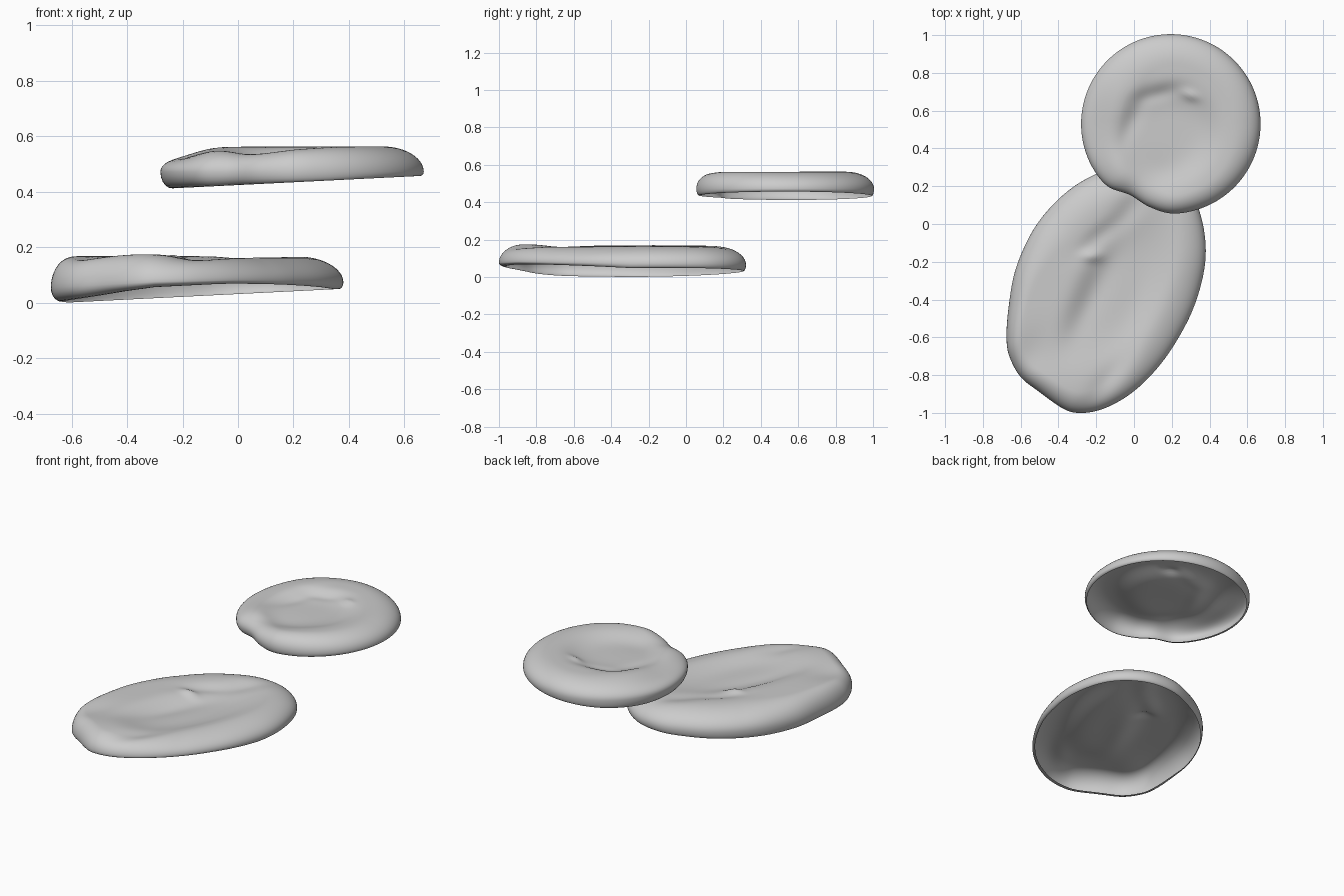
import bpy, bmesh, math
from mathutils import Vector

if "Cube" in bpy.data.objects:
    bpy.data.objects.remove(bpy.data.objects["Cube"])


def smooth_loop(pts, steps):
    """Closed Catmull-Rom curve through a few outline points."""
    n, out = len(pts), []
    for i in range(n):
        a, b, c, d = (Vector(pts[(i + k) % n]) for k in (-1, 0, 1, 2))
        for s in range(steps):
            t = s / steps
            out.append(0.5 * (2 * b + (c - a) * t + (2 * a - 5 * b + 4 * c - d) * t * t
                              + (3 * b - a - 3 * c + d) * t ** 3))
    return out


def relief(x, y, dents):
    """Sum of soft dents: x, y, length, width, angle, height, falloff power."""
    h = 0
    for cx, cy, lx, ly, ang, amt, p in dents:
        a = math.radians(ang)
        u = ((x - cx) * math.cos(a) + (y - cy) * math.sin(a)) / lx
        v = (-(x - cx) * math.sin(a) + (y - cy) * math.cos(a)) / ly
        h += amt * math.exp(-(u * u + v * v) ** (p / 2))
    return h


def shell(name, outline, centre, top, edge, bottom, rim, curl, dents):
    """Open-bottomed cap with rounded rim and an edge curled slightly under."""
    bm = bmesh.new()
    c = Vector(centre)
    loop = smooth_loop(outline, 6)
    rows = []
    inner, turn, under = 22, 12, 5
    for j in range(1, inner + turn + under + 1):
        row = []
        for p in loop:
            d = p - c
            r = d.length
            ang = math.atan2(d.y, d.x)
            w, k = rim(ang), curl(ang)
            if j <= inner:                       # top face
                q, g = (r - w) * j / inner, 1
            elif j <= inner + turn:              # rounded shoulder
                a = (j - inner) / turn * math.pi / 2
                q, g = r - w + w * math.sin(a), math.cos(a)
            else:                                # lip
                a = (j - inner - turn) / under * math.pi / 2
                q, g = r - k * (1 - math.cos(a)), -math.sin(a)
            x, y = c + d * (q / r)
            ze = edge(x, y)
            if g >= 0:
                z = ze + (top + relief(x, y, dents) - ze) * g
            else:
                z = ze + (ze - bottom(x, y)) * g
            row.append(bm.verts.new((x, y, z)))
        rows.append(row)
    mid = bm.verts.new((c.x, c.y, top + relief(c.x, c.y, dents)))
    n = len(loop)
    for i in range(n):
        k = (i + 1) % n
        bm.faces.new((mid, rows[0][i], rows[0][k]))
        for a, b in zip(rows, rows[1:]):
            bm.faces.new((a[i], b[i], b[k], a[k]))
    me = bpy.data.meshes.new(name)
    bm.to_mesh(me)
    bm.free()
    me.polygons.foreach_set("use_smooth", [True] * len(me.polygons))
    ob = bpy.data.objects.new(name, me)
    bpy.context.collection.objects.link(ob)
    return ob


def toward(ang, deg):
    return max(0, math.cos(ang - math.radians(deg)))


def clamp(v):
    return min(1, max(0, v))


def front_lift(x, y):
    """Lower cap's open edge rises toward the front tip."""
    return clamp((-y - 0.3) / 0.6) * clamp((x + 0.75) / 0.45)


# Lower oval cap (outline runs counter-clockwise)
oval = [(-0.30, -1.0), (-0.2, -0.99), (-0.1, -0.95), (0, -0.885), (0.1, -0.79),
        (0.2, -0.66), (0.3, -0.48), (0.36, -0.3), (0.38, -0.14), (0.36, 0.02),
        (0.31, 0.15), (0.22, 0.25), (0.1, 0.31), (-0.05, 0.317), (-0.2, 0.265),
        (-0.33, 0.19), (-0.45, 0.08), (-0.55, -0.06), (-0.63, -0.25), (-0.665, -0.45),
        (-0.675, -0.6), (-0.66, -0.7), (-0.6, -0.81), (-0.5, -0.89), (-0.38, -0.975)]
shell("lower_cap", oval, (-0.15, -0.35), 0.168,
      lambda x, y: 0.066 + 0.02 * x + 0.015 * front_lift(x, y),
      lambda x, y: 0.031 + 0.05 * x + 0.04 * front_lift(x, y),
      lambda a: 0.19 - 0.1 * toward(a, 215),
      lambda a: 0.015 + 0.035 * toward(a, 225) ** 2,
      [(-0.09, -0.38, 0.44, 0.19, 66, -0.042, 4),
       (-0.25, -0.42, 0.28, 0.07, 62, -0.012, 2),
       (-0.19, -0.07, 0.13, 0.05, 40, -0.018, 2),
       (-0.22, -0.17, 0.06, 0.03, 0, 0.015, 2),
       (-0.14, -0.83, 0.16, 0.06, 52, -0.016, 2),
       (-0.28, -0.78, 0.15, 0.12, 60, 0.016, 2),
       (-0.02, 0.08, 0.15, 0.06, 50, -0.016, 2),
       (-0.55, -0.7, 0.15, 0.1, 60, -0.015, 2)])

# Upper round cap with a small notch at the front left
ring = []
for i in range(24):
    a = math.tau * i / 24
    r = 0.475 - 0.045 * math.exp(-((math.degrees(a) - 244) / 13) ** 2)
    ring.append((0.195 + r * math.cos(a), 0.53 + r * math.sin(a)))
shell("upper_cap", ring, (0.195, 0.53), 0.563,
      lambda x, y: 0.472,
      lambda x, y: 0.424 + 0.05 * x,
      lambda a: 0.15 + 0.05 * toward(a, 180) - 0.05 * toward(a, 270),
      lambda a: 0.012 + 0.04 * toward(a, 205) ** 2,
      [(0.17, 0.47, 0.26, 0.24, 30, -0.042, 5),
       (0.0, 0.57, 0.16, 0.05, 65, -0.012, 2),
       (0.13, 0.69, 0.12, 0.04, 15, -0.012, 2),
       (0.3, 0.68, 0.05, 0.025, -20, 0.012, 2),
       (0.1, 0.2, 0.16, 0.12, 0, -0.02, 2),
       (-0.2, 0.45, 0.1, 0.25, 0, -0.03, 2)])
